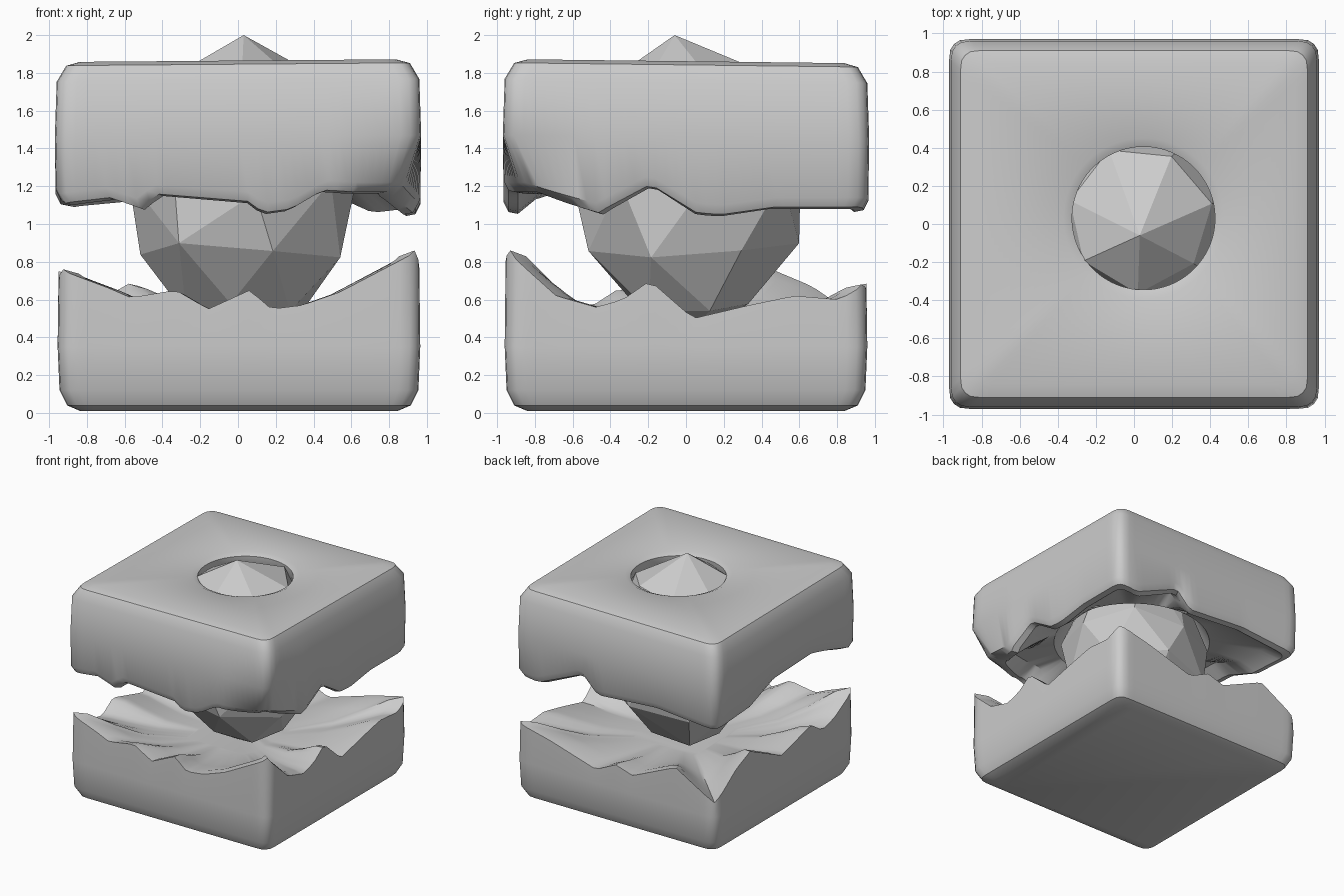
import bpy, bmesh, math
from mathutils import Vector

if "Cube" in bpy.data.objects:
    bpy.data.objects.remove(bpy.data.objects["Cube"])

N = 144  # samples around the square outline

# Broken-edge heights as (t, z); t runs 0-8: front, right, back, left
LOW_RIM = [(0, .76), (.28, .66), (.4, .61), (.65, .65), (.83, .55), (1.06, .65), (1.18, .55),
           (1.35, .57), (1.56, .64), (2, .86), (2.28, .62), (2.5, .56), (2.65, .6), (2.8, .7),
           (3.04, .5), (3.35, .57), (3.6, .62), (3.85, .6), (4, .68), (4.35, .6), (4.8, .47),
           (5, .56), (5.17, .51), (5.6, .69), (6, .47), (6.3, .67), (6.5, .75), (6.95, .55),
           (7.37, .66), (7.53, .56), (7.7, .6), (8, .76)]
TOP_RIM = [(0, 1.1), (.28, 1.13), (.46, 1.07), (.53, 1.15), (1.06, 1.11), (1.14, 1.05),
           (1.3, 1.07), (1.48, 1.17), (1.68, 1.16), (2, 1.16), (2.5, 1.05), (2.8, 1.2),
           (3.06, 1.05), (3.2, 1.04), (3.5, 1.08), (4, 1.08), (4.2, 1.06), (4.35, 1.12),
           (4.65, 1.24), (4.8, 1.1), (5.4, 1.14), (6, 1.09), (6.5, 1.12), (6.85, 1.24),
           (7.4, 1.26), (7.65, 1.2), (8, 1.1)]


def height(table, t):
    for (a, za), (b, zb) in zip(table, table[1:]):
        if a <= t <= b:
            return za + (zb - za) * (t - a) / (b - a)


def outline(t, s):
    """Point on a rounded square of half-size s."""
    k, f = int(t // 2) % 4, t % 2 - 1
    p = Vector([(f, -1), (1, f), (-f, 1), (-1, -f)][k])
    c = Vector([max(-.91, min(.91, v)) for v in p])
    return (c + (p - c).normalized() * .09) * s


def hole(t, r):
    p = outline(t, 1)
    a = math.atan2(p.y, p.x)
    return Vector((.05 + r * math.cos(a), .03 + r * math.sin(a)))


def loft(name, ring_fns, closed):
    bm = bmesh.new()
    rings = [[bm.verts.new(fn(8 * i / N)) for i in range(N)] for fn in ring_fns]
    pairs = list(zip(rings, rings[1:])) + ([(rings[-1], rings[0])] if closed else [])
    for a, b in pairs:
        for i in range(N):
            j = (i + 1) % N
            bm.faces.new((a[i], a[j], b[j], b[i]))
    if not closed:
        bm.faces.new(rings[0])
        bm.faces.new(rings[-1])
    return finish(name, bm)


def finish(name, bm, smooth=True):
    bmesh.ops.recalc_face_normals(bm, faces=bm.faces)
    me = bpy.data.meshes.new(name)
    bm.to_mesh(me)
    bm.free()
    ob = bpy.data.objects.new(name, me)
    bpy.context.collection.objects.link(ob)
    if smooth:
        bpy.ops.object.select_all(action='DESELECT')
        ob.select_set(True)
        bpy.context.view_layer.objects.active = ob
        bpy.ops.object.shade_smooth_by_angle(angle=math.radians(38))
    return ob


# Lower stone half: bevelled base, jagged rim, dished broken surface
def low_ring(s, z=None, blend=0):
    def fn(t):
        p = outline(t, s)
        h = z if z is not None else height(LOW_RIM, t) * (1 - blend) + .47 * blend
        return (p.x + .005, p.y, h)
    return fn


loft("lower_stone", [low_ring(.84, .01), low_ring(.91, .04), low_ring(.95, .12),
                     low_ring(.96, .35), low_ring(.955), low_ring(.87, None, .08),
                     low_ring(.72, None, .45), low_ring(.55, None, .8),
                     low_ring(.3, None, 1)], False)


# Upper stone half: bevelled top with a round opening, jagged chamfered underside
def top_ring(s, z=None, drop=0, chip=0):
    def fn(t):
        p = outline(t, s - chip * max(0, 1 - abs(t - 2.05) / .5))
        h = z + .008 * p.x - .012 * p.y if z else height(TOP_RIM, t) + drop
        return (p.x, p.y, h)
    return fn


def hole_ring(r, z):
    return lambda t: (*hole(t, r), z)


loft("upper_stone", [hole_ring(.375, 1.83), hole_ring(.42, 1.85), top_ring(.84, 1.855),
                     top_ring(.91, 1.835), top_ring(.96, 1.75), top_ring(.97, 1.45),
                     top_ring(.965, None, .06, .1), top_ring(.94, None, .01, .14),
                     top_ring(.89, None, 0, .14), top_ring(.78, None, .09, .06),
                     hole_ring(.64, 1.25), hole_ring(.56, 1.4), hole_ring(.38, 1.76)], True)

# Faceted crystal: convex hull of irregular rings (radius, height, sides, turn)
bm = bmesh.new()
bm.verts.new((.03, -.06, 2.0))
bm.verts.new((.02, 0, .42))
for r, z, sides, turn in [(.38, 1.79, 7, .2), (.6, 1.2, 8, .1), (.57, .86, 7, .5), (.32, .54, 6, .3)]:
    for i in range(sides):
        a = turn + math.tau * i / sides
        k = r * (1 + .04 * math.sin(i * 2.3 + z * 5))
        bm.verts.new((.03 + k * math.cos(a), .03 + k * math.sin(a), z + .04 * math.sin(i * 1.9)))
res = bmesh.ops.convex_hull(bm, input=bm.verts)
bmesh.ops.delete(bm, geom=[v for v in bm.verts if not v.link_faces], context='VERTS')
finish("crystal", bm, False)
